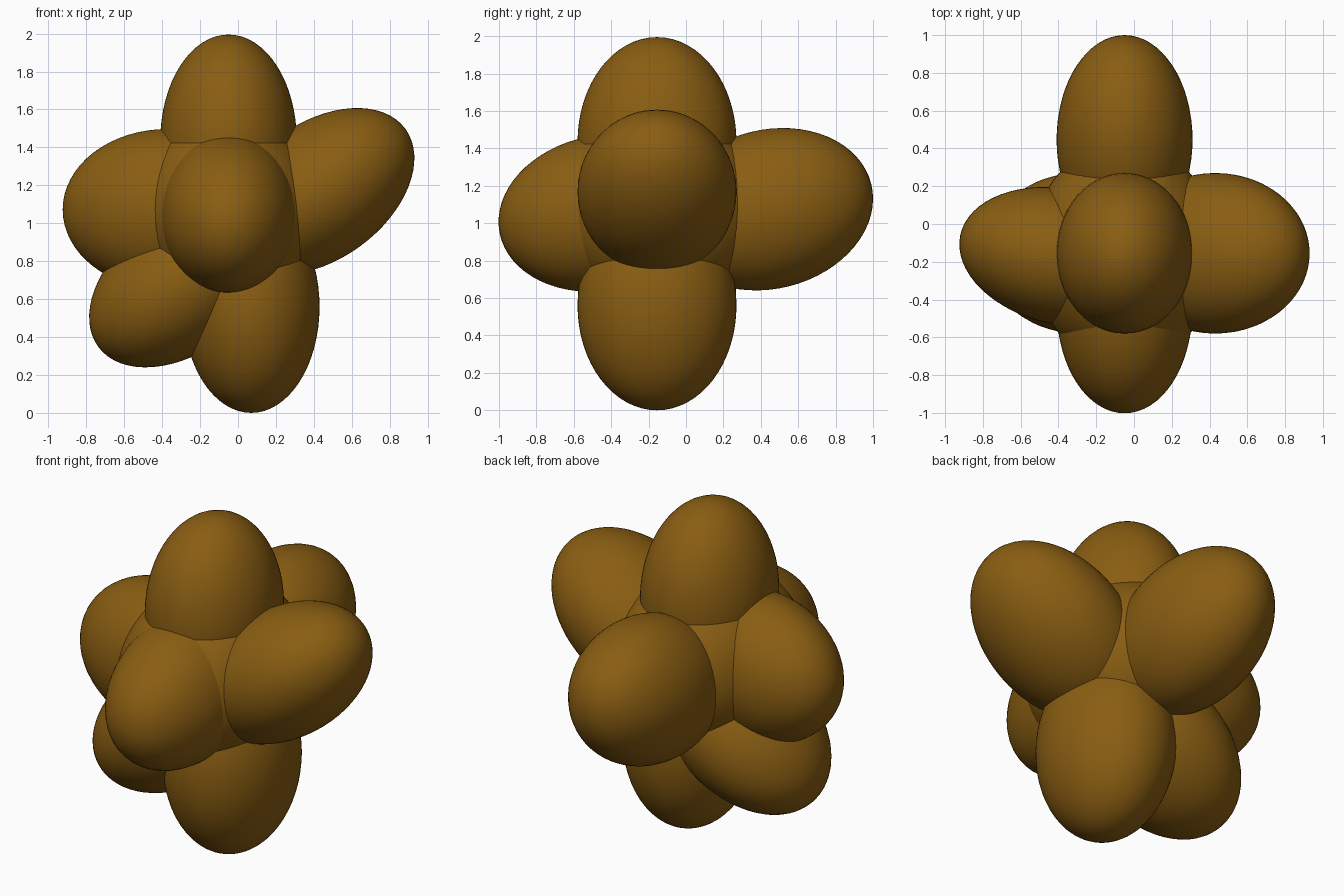
import bpy
from math import radians
from mathutils import Matrix

if "Cube" in bpy.data.objects:
    bpy.data.objects.remove(bpy.data.objects["Cube"])

mat = bpy.data.materials.new("brown")
mat.diffuse_color = (0.25, 0.11, 0.006, 1)
mat.use_nodes = True
mat.node_tree.nodes["Principled BSDF"].inputs["Base Color"].default_value = mat.diffuse_color

LONG, WIDE, THIN = 0.56, 0.425, 0.36


def ellipsoid(name, center, radii, axis="X", tilt=0):
    bpy.ops.mesh.primitive_uv_sphere_add(segments=64, ring_count=32, radius=1)
    ob = bpy.context.object
    ob.name = name
    ob.data.transform(Matrix.Translation(center)
                      @ Matrix.Rotation(radians(tilt), 4, axis)
                      @ Matrix.Diagonal((*radii, 1)))
    ob.data.materials.append(mat)
    bpy.ops.object.shade_smooth()


# Central core
ellipsoid("core", (-0.05, -0.155, 1.07), (0.50, 0.59, 0.51))

# Upright lobes
ellipsoid("top_lobe", (-0.05, -0.155, 1.435), (THIN, WIDE, LONG))
ellipsoid("bottom_lobe", (0.07, -0.155, 0.56), (THIN, WIDE, LONG))

# Front and back lobes, both sloping up toward the back
ellipsoid("front_lobe", (-0.05, -0.447, 1.055), (THIN, LONG, 0.415), "X", 11)
ellipsoid("back_lobe", (-0.05, 0.447, 1.075), (THIN, LONG, WIDE), "X", 14)

# Side lobes
ellipsoid("right_lobe", (0.43, -0.155, 1.168), (LONG, WIDE, THIN), "Y", -36)
ellipsoid("left_lobe", (-0.372, -0.175, 1.072), (LONG, THIN, WIDE), "Z", -12)
ellipsoid("lower_left_lobe", (-0.288, -0.155, 0.683), (LONG, WIDE, THIN), "Y", -37)
